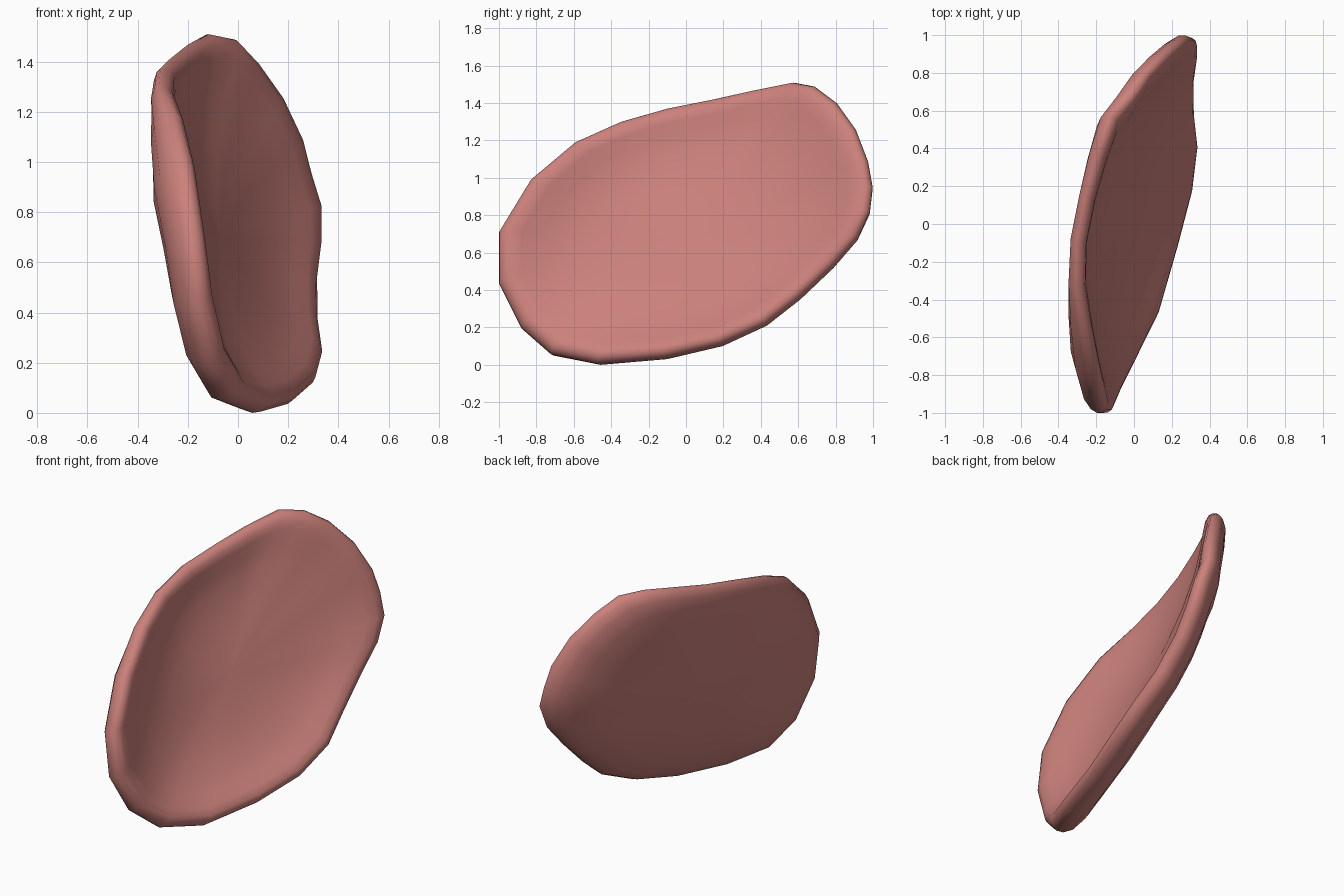
import bpy
import bmesh
from mathutils import Vector

default_cube = bpy.data.objects.get("Cube")
if default_cube:
    bpy.data.objects.remove(default_cube, do_unlink=True)

# Wavy rim path, running round the dish from its front end over the top;
# the fourth value is how full the back is behind that stretch of rim
RIM = [
    (-.13, -1.01, .43, 1.1), (-.16, -1.01, .7, 1.1), (-.2, -.84, .98, 1.18),
    (-.25, -.6, 1.18, .95), (-.295, -.35, 1.29, .65), (-.29, -.1, 1.36, .6),
    (-.24, .15, 1.41, .6), (-.175, .37, 1.46, .7), (-.1, .57, 1.5, .8),
    (0, .68, 1.48, .9), (.085, .8, 1.39, .9), (.185, .9, 1.25, .92),
    (.265, .965, 1.08, .95), (.3, .99, .94, .95), (.34, .975, .81, .92),
    (.34, .91, .67, .92), (.32, .78, .52, .93), (.32, .6, .35, .95),
    (.34, .42, .21, .97), (.31, .18, .1, 1), (.23, -.12, .03, 1.02),
    (.125, -.48, 0, 1.06), (0, -.73, .05, 1.1), (-.08, -.89, .19, 1.1),
]

# Cross-sections as (share of the distance to the rim, height along the axis):
# the hollow from its floor to the crest, then the back from rim to centre
HOLLOW = [
    (.12, -.091), (.25, -.09), (.45, -.083), (.65, -.06), (.78, -.03),
    (.87, 0), (.93, .015), (.97, .008),
]
BACK = [
    (.99, -.01), (1, -.035), (.99, -.07), (.95, -.11), (.86, -.145),
    (.7, -.175), (.4, -.19), (.15, -.195),
]
HOLLOW_DEPTH = -.091
BACK_DEPTH = -.195
HOLLOW_TAPER = .35

CENTRE = Vector((.01, 0, .72))
AXIS = Vector((.905, -.255, .34)).normalized()


def relaxed(rim_point, share):
    """Point towards the centre, where the rim's waviness fades away."""
    offset = rim_point - CENTRE
    wave = offset.dot(AXIS)
    return CENTRE + offset * share + AXIS * wave * share * (share - 1)


def hollow_point(rim_point, fullness, share, height):
    point = relaxed(rim_point, share)
    return point + AXIS * height * (1 - HOLLOW_TAPER * point.y)


def back_point(rim_point, fullness, share, height):
    scale = 1 + (fullness - 1) * share
    return relaxed(rim_point, share) + AXIS * height * scale


def add_fan(bm, ring, tip):
    for i, vert in enumerate(ring):
        bm.faces.new((vert, ring[(i + 1) % len(ring)], tip))


def build_shell(name):
    bm = bmesh.new()
    rim = [(Vector(p[:3]), p[3]) for p in RIM]
    rings = [[bm.verts.new(place(p, fullness, share, height))
              for p, fullness in rim]
             for section, place in ((HOLLOW, hollow_point), (BACK, back_point))
             for share, height in section]

    # Skin between neighbouring rings
    count = len(rim)
    for inner, outer in zip(rings, rings[1:]):
        for i in range(count):
            j = (i + 1) % count
            bm.faces.new((inner[i], inner[j], outer[j], outer[i]))

    # Close the hollow and the back
    add_fan(bm, rings[0], bm.verts.new(CENTRE + AXIS * HOLLOW_DEPTH))
    add_fan(bm, rings[-1], bm.verts.new(CENTRE + AXIS * BACK_DEPTH))
    bmesh.ops.recalc_face_normals(bm, faces=bm.faces)

    # Rest the lowest point on the ground
    lowest = min(v.co.z for v in bm.verts)
    bmesh.ops.translate(bm, verts=bm.verts, vec=(0, 0, -lowest))

    mesh = bpy.data.meshes.new(name)
    bm.to_mesh(mesh)
    bm.free()
    mesh.shade_smooth()
    shell = bpy.data.objects.new(name, mesh)
    bpy.context.collection.objects.link(shell)
    return shell


# Soft pink finish
pink = bpy.data.materials.new("soft_pink")
pink.use_nodes = True
colour = (.6, .22, .2, 1)
pink.diffuse_color = colour
shader = next(n for n in pink.node_tree.nodes if n.type == 'BSDF_PRINCIPLED')
shader.inputs["Base Color"].default_value = colour
shader.inputs["Roughness"].default_value = .6

shell = build_shell("curved_shell")
shell.data.materials.append(pink)
